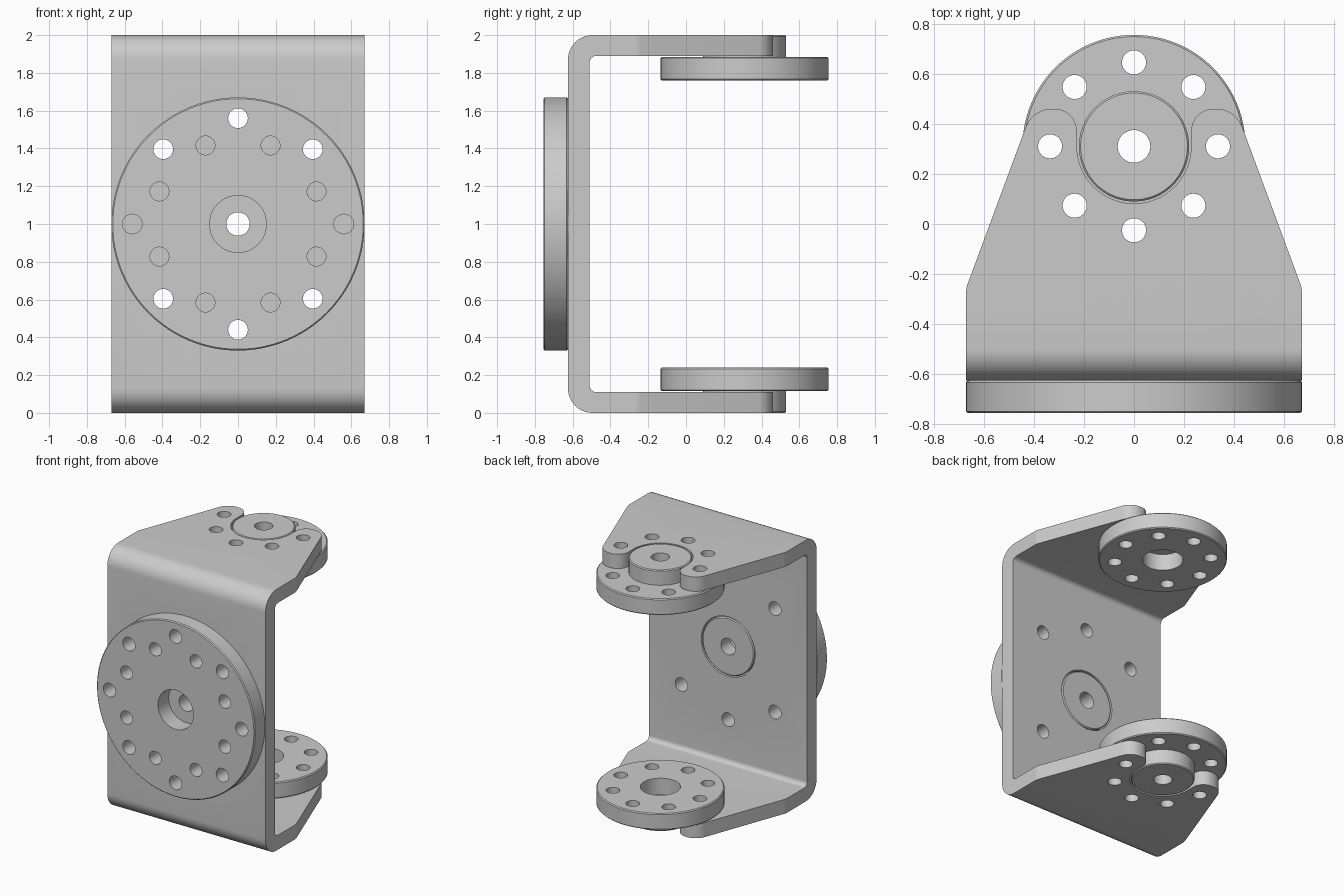
import bpy, bmesh, math
from mathutils import Matrix, Vector

if "Cube" in bpy.data.objects:
    bpy.data.objects.remove(bpy.data.objects["Cube"])

grey = bpy.data.materials.new("aluminium grey")
grey.diffuse_color = (0.6, 0.6, 0.6, 1)
grey.use_nodes = True
grey.node_tree.nodes["Principled BSDF"].inputs["Base Color"].default_value = grey.diffuse_color
SEG = 96


def finish(name, bm, matrix=Matrix()):
    bmesh.ops.recalc_face_normals(bm, faces=bm.faces[:])
    bm.transform(matrix)
    mesh = bpy.data.meshes.new(name)
    bm.to_mesh(mesh)
    bm.free()
    mesh.materials.append(grey)
    ob = bpy.data.objects.new(name, mesh)
    bpy.context.collection.objects.link(ob)
    return ob


def rounded(corners, steps=10):
    """Closed outline of (x, y, radius) corners with filleted points."""
    out = []
    for i, (x, y, r) in enumerate(corners):
        p = Vector((x, y))
        if r == 0:
            out.append(p)
            continue
        a = (Vector(corners[i - 1][:2]) - p).normalized()
        b = (Vector(corners[(i + 1) % len(corners)][:2]) - p).normalized()
        half = a.angle(b) / 2
        centre = p + (a + b).normalized() * (r / math.sin(half))
        t = r / math.tan(half)
        va, vb = p + a * t - centre, p + b * t - centre
        total = va.angle(vb)
        for k in range(steps + 1):
            f = k / steps
            out.append(centre + (va * math.sin((1 - f) * total)
                                 + vb * math.sin(f * total)) / math.sin(total))
    return out


def prism(name, outline, z0, z1, matrix=Matrix()):
    bm = bmesh.new()
    face = bm.faces.new([bm.verts.new((p[0], p[1], z0)) for p in outline])
    ext = bmesh.ops.extrude_face_region(bm, geom=[face])
    for v in ext["geom"]:
        if isinstance(v, bmesh.types.BMVert):
            v.co.z = z1
    return finish(name, bm, matrix)


def lathe(name, profile, matrix):
    bm = bmesh.new()
    rings = []
    for k in range(SEG):
        a = 2 * math.pi * k / SEG
        rings.append([bm.verts.new((r * math.cos(a), r * math.sin(a), h)) for r, h in profile])
    n = len(profile)
    for k in range(SEG):
        p, q = rings[k], rings[(k + 1) % SEG]
        for i in range(n):
            j = (i + 1) % n
            bm.faces.new((p[i], q[i], q[j], p[j]))
    return finish(name, bm, matrix)


def pins(holes, z0, z1, matrix):
    """Cutter made of separate cylinders given as (x, y, radius)."""
    bm = bmesh.new()
    for x, y, r in holes:
        bmesh.ops.create_cone(bm, cap_ends=True, segments=40, radius1=r, radius2=r,
                              depth=z1 - z0,
                              matrix=Matrix.Translation((x, y, (z0 + z1) / 2)))
    return finish("hole_cutter", bm, matrix)


def boolean(ob, cutter, operation="DIFFERENCE"):
    cutter.hide_render = True
    mod = ob.modifiers.new("cut", "BOOLEAN")
    mod.object, mod.operation, mod.solver = cutter, operation, "EXACT"
    bpy.context.view_layer.objects.active = ob
    bpy.ops.object.modifier_apply(modifier=mod.name)
    bpy.data.objects.remove(cutter)


def smooth(ob):
    bpy.ops.object.select_all(action="DESELECT")
    ob.select_set(True)
    bpy.context.view_layer.objects.active = ob
    bpy.ops.object.shade_smooth_by_angle(angle=math.radians(30))


def ring(radius, hole, degrees):
    return [(radius * math.cos(math.radians(d)), radius * math.sin(math.radians(d)), hole)
            for d in degrees]


def horn(name, radius, bore, shaft, holes, depth, matrix):
    """Stepped disc: narrow boss, wide flange, counterbore and bolt holes."""
    b = 0.007
    ob = lathe(name, [(shaft, 0), (0.22 - b, 0), (0.22, b), (0.22, 0.115),
                      (radius - b, 0.115), (radius, 0.115 + b), (radius, depth - b),
                      (radius - b, depth), (bore, depth), (bore, 0.115),
                      (shaft, 0.115)], matrix)
    boolean(ob, pins(holes, 0.05, 0.3, matrix))
    smooth(ob)


# placement frames: local z runs out of each boss
front = Matrix.Translation((0, -0.51, 1)) @ Matrix.Rotation(math.pi / 2, 4, "X")
bottom = Matrix.Translation((0, 0.31, 0))
top = Matrix.Translation((0, 0.31, 2)) @ Matrix.Rotation(math.pi, 4, "X")

# U-shaped bracket: bent strip trimmed to the tapered plan
strip = rounded([(0.7, 0, 0), (-0.625, 0, 0.13), (-0.625, 2, 0.13), (0.7, 2, 0),
                 (0.7, 1.89, 0), (-0.51, 1.89, 0.035), (-0.51, 0.11, 0.035), (0.7, 0.11, 0)])
along_x = Matrix(((0, 0, 1, 0), (1, 0, 0, 0), (0, 1, 0, 0), (0, 0, 0, 1)))
bracket = prism("u_bracket", strip, -0.8, 0.8, along_x)

half = [(0.67, -0.8, 0), (0.67, -0.255, 0.1), (0.405, 0.46, 0.11), (0.228, 0.46, 0.09)]
notch = [(0.228 * math.cos(a), 0.31 - 0.228 * math.sin(a), 0)
         for a in [math.pi * k / 40 for k in range(41)]]
plan = rounded(half + notch + [(-x, y, r) for x, y, r in reversed(half)])
boolean(bracket, prism("plan_cutter", plan, -0.2, 2.2), "INTERSECT")

# bracket holes: front plate, then both arms
eight = range(0, 360, 45)
front_through = [45, 90, 135, 225, 270, 315]
boolean(bracket, pins([(0, 0, 0.228)] + ring(0.56, 0.052, front_through), -0.1, 0.3, front))
arm_holes = ring(0.335, 0.048, eight)
boolean(bracket, pins([h for h in arm_holes if h[1] < 0.1], -0.1, 2.1, bottom))
smooth(bracket)

# mounting disc on the front and the two facing discs on the arms
horn("front_disc", 0.67, 0.15, 0.062,
     ring(0.56, 0.052, eight) + ring(0.45, 0.05, [d + 22.5 for d in eight]), 0.245, front)
horn("lower_disc", 0.445, 0.14, 0.065, arm_holes, 0.24, bottom)
horn("upper_disc", 0.445, 0.14, 0.065, arm_holes, 0.24, top)
